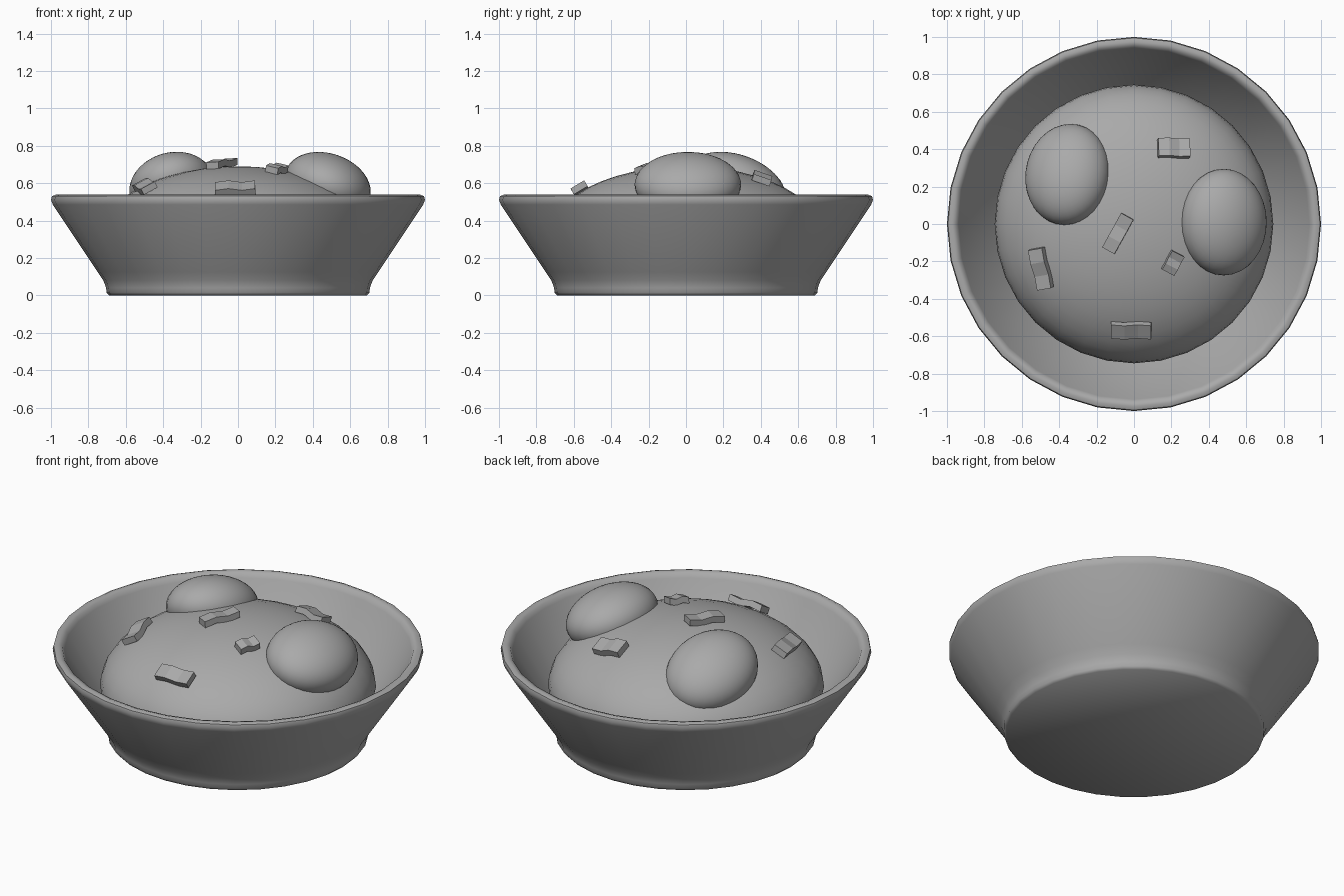
import bpy, bmesh, math
from mathutils import Vector, Quaternion

if "Cube" in bpy.data.objects:
    bpy.data.objects.remove(bpy.data.objects["Cube"])

grey = bpy.data.materials.new("plain_grey")
grey.use_nodes = True
grey.diffuse_color = (0.4, 0.4, 0.4, 1)
grey.node_tree.nodes["Principled BSDF"].inputs["Base Color"].default_value = (0.4, 0.4, 0.4, 1)


def finish(bm, name, smooth=True):
    """Turn a bmesh into a coloured object."""
    bmesh.ops.recalc_face_normals(bm, faces=bm.faces)
    mesh = bpy.data.meshes.new(name)
    bm.to_mesh(mesh)
    bm.free()
    mesh.materials.append(grey)
    obj = bpy.data.objects.new(name, mesh)
    bpy.context.collection.objects.link(obj)
    if smooth:
        bpy.ops.object.select_all(action="DESELECT")
        obj.select_set(True)
        bpy.context.view_layer.objects.active = obj
        bpy.ops.object.shade_smooth_by_angle(angle=math.radians(50))
    return obj


def ellipsoid(name, radii, centre, tilt=(0, 0)):
    bm = bmesh.new()
    bmesh.ops.create_uvsphere(bm, u_segments=32, v_segments=24, radius=1)
    bmesh.ops.scale(bm, vec=radii, verts=bm.verts)
    obj = finish(bm, name)
    obj.location = centre
    obj.rotation_euler = (math.radians(tilt[0]), math.radians(tilt[1]), 0)
    return obj


# Bowl: turned profile with flared wall, rounded rim and a hollow inside
profile = [(0, 0), (0.69, 0), (0.703, 0.015), (0.705, 0.04), (0.72, 0.08), (0.75, 0.125),
           (0.99, 0.485), (1.0, 0.51), (0.995, 0.53), (0.975, 0.538), (0.95, 0.53),
           (0.938, 0.505), (0.7, 0.15), (0.62, 0.07), (0, 0.06)]
bm = bmesh.new()
verts = [bm.verts.new((r, 0, z)) for r, z in profile]
edges = [bm.edges.new(pair) for pair in zip(verts, verts[1:])]
bmesh.ops.spin(bm, geom=verts + edges, cent=(0, 0, 0), axis=(0, 0, 1),
               angle=math.tau, steps=32, use_duplicate=False)
bmesh.ops.remove_doubles(bm, verts=bm.verts, dist=0.0005)
finish(bm, "bowl")

# Food mound: domed above, flatter below so that it rests in the bowl
MOUND_R, MOUND_H, MOUND_Z = 0.745, 0.39, 0.30
mound = ellipsoid("food_mound", (MOUND_R, MOUND_R, MOUND_H), (0, 0, MOUND_Z))
for v in mound.data.vertices:
    if v.co.z < 0:
        v.co.z *= 0.55

# Egg halves sunk into the mound
ellipsoid("egg_half_left", (0.236, 0.285, 0.166), (0.48, 0.01, 0.592), (0, 19))
ellipsoid("egg_half_right", (0.23, 0.28, 0.166), (-0.355, 0.265, 0.582), (-19, -16))


def garnish(name, x, y, length, width, spin):
    """Slightly wavy slab lying on the mound."""
    bm = bmesh.new()
    rings = []
    for i, wave in enumerate((-0.004, 0.006, -0.006, 0.004)):
        px = length * (i / 3 - 0.5)
        rings.append([bm.verts.new((px, sy * width / 2, sz * 0.018 + wave))
                      for sy, sz in ((-1, -1), (1, -1), (1, 1), (-1, 1))])
    for a, b in zip(rings, rings[1:]):
        for k in range(4):
            n = (k + 1) % 4
            bm.faces.new((a[k], a[n], b[n], b[k]))
    bm.faces.new(rings[0])
    bm.faces.new(rings[-1])
    obj = finish(bm, name, smooth=False)
    # Seat it on the mound surface, facing along the surface normal
    rise = MOUND_H * math.sqrt(1 - (x * x + y * y) / MOUND_R ** 2)
    normal = Vector((x / MOUND_R ** 2, y / MOUND_R ** 2, rise / MOUND_H ** 2)).normalized()
    up = Vector((0, 0, 1))
    obj.rotation_mode = "QUATERNION"
    obj.rotation_quaternion = up.rotation_difference(normal) @ Quaternion(up, math.radians(spin))
    obj.location = Vector((x, y, MOUND_Z + rise)) + normal * 0.018


# Garnish pieces scattered over the mound
garnish("garnish_back", 0.21, 0.40, 0.17, 0.10, 0)
garnish("garnish_centre", -0.085, -0.05, 0.21, 0.075, 61)
garnish("garnish_right", -0.49, -0.235, 0.22, 0.085, -78)
garnish("garnish_left", 0.205, -0.205, 0.115, 0.075, 62)
garnish("garnish_front", -0.015, -0.56, 0.215, 0.085, 0)
